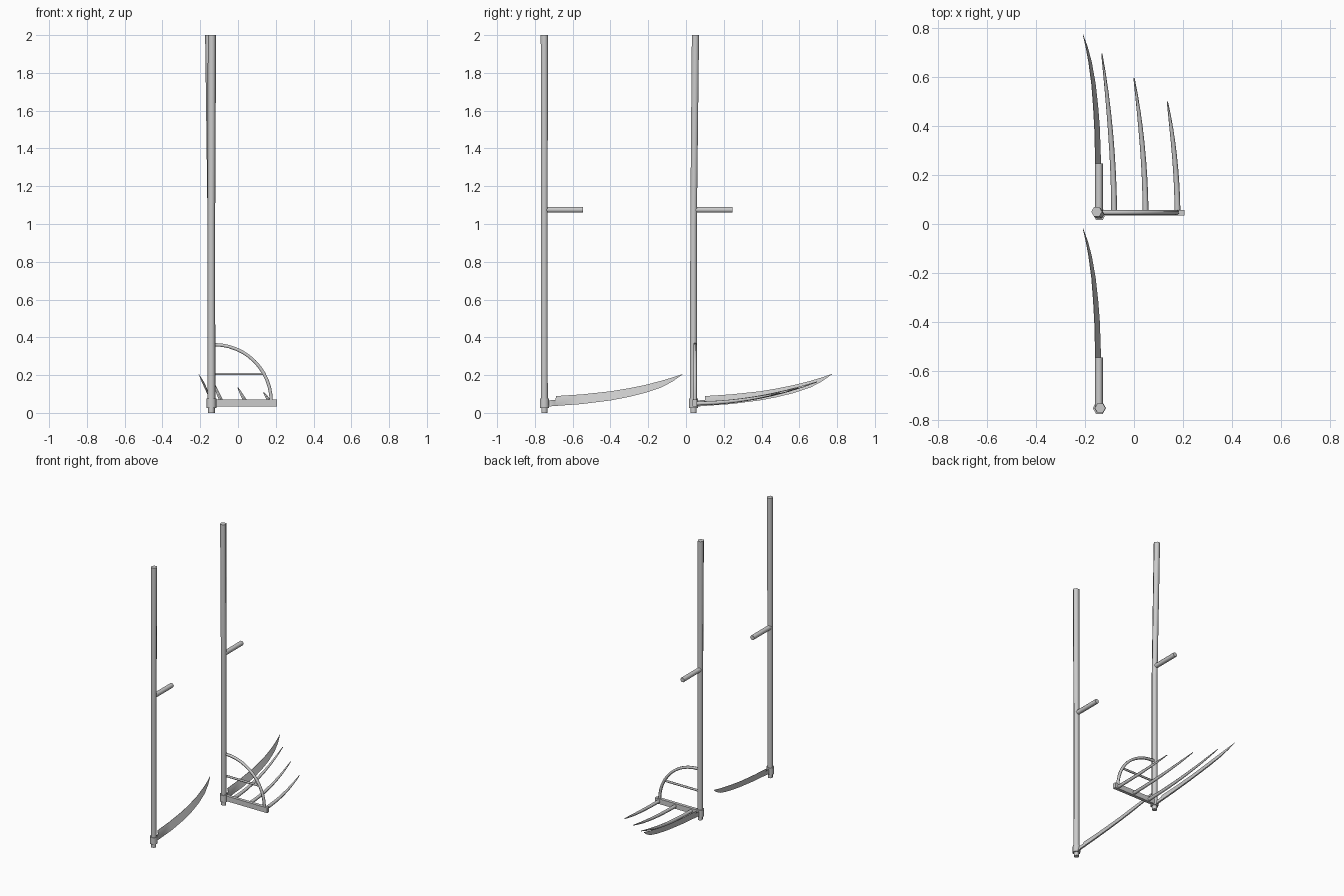
import bpy, bmesh, math
from mathutils import Vector

if "Cube" in bpy.data.objects:
    bpy.data.objects.remove(bpy.data.objects["Cube"])


def loft(name, rings, smooth=False):
    """Skin a list of equal-length point rings and cap both ends."""
    bm = bmesh.new()
    vs = [[bm.verts.new(p) for p in r] for r in rings]
    n = len(rings[0])
    for a, b in zip(vs, vs[1:]):
        for i in range(n):
            j = (i + 1) % n
            bm.faces.new((a[i], a[j], b[j], b[i]))
    bm.faces.new(vs[0][::-1])
    bm.faces.new(vs[-1])
    bmesh.ops.recalc_face_normals(bm, faces=bm.faces)
    me = bpy.data.meshes.new(name)
    bm.to_mesh(me)
    bm.free()
    ob = bpy.data.objects.new(name, me)
    bpy.context.collection.objects.link(ob)
    if smooth:
        bpy.ops.object.select_all(action='DESELECT')
        ob.select_set(True)
        bpy.context.view_layer.objects.active = ob
        bpy.ops.object.shade_smooth_by_angle(angle=math.radians(62))
    return ob


def rod(name, path, radii, sides=6, ref=(1, 0, 0), smooth=True):
    """Sweep a regular polygon along a path."""
    pts = [Vector(p) for p in path]
    rings = []
    for i, p in enumerate(pts):
        d = (pts[min(i + 1, len(pts) - 1)] - pts[max(i - 1, 0)]).normalized()
        u = Vector(ref)
        u = (u - d * u.dot(d)).normalized()
        v = d.cross(u)
        angs = [math.tau * k / sides for k in range(sides)]
        rings.append([p + (u * math.cos(a) + v * math.sin(a)) * radii[i] for a in angs])
    return loft(name, rings, smooth)


X = -0.141


def scythe(prefix, y, top):
    # shaft, leaning very slightly
    rod(prefix + "_shaft", [(X, y, 0.05), (X, y, 1.0), (top[0], top[1], 2.0)],
        [0.021, 0.020, 0.022])
    # ferrule at the foot
    rod(prefix + "_foot", [(X, y, 0), (X, y, 0.05)], [0.018, 0.018])
    rod(prefix + "_collar", [(X, y, 0.027), (X, y, 0.075)], [0.027, 0.027])
    # side grip
    rod(prefix + "_grip", [(X - 0.002, y, 1.075), (X - 0.002, y + 0.206, 1.075)],
        [0.0165, 0.0165])
    # curved blade: distance along y, x, bottom z, top z, edge lean, spine width
    stations = [(0.01, -0.135, 0.033, 0.065, 0.012, 0.012),
                (0.060, -0.134, 0.037, 0.069, 0.012, 0.012),
                (0.061, -0.134, 0.037, 0.089, 0.022, 0.012),
                (0.20, -0.134, 0.047, 0.098, 0.024, 0.011),
                (0.35, -0.139, 0.066, 0.114, 0.023, 0.010),
                (0.44, -0.146, 0.083, 0.129, 0.021, 0.009),
                (0.53, -0.156, 0.105, 0.147, 0.018, 0.009),
                (0.62, -0.172, 0.135, 0.170, 0.014, 0.007),
                (0.68, -0.188, 0.167, 0.188, 0.009, 0.005),
                (0.732, -0.207, 0.204, 0.206, 0.002, 0.001)]
    loft(prefix + "_blade", [[(x, y + d, lo), (x - lean + 0.002, y + d, hi),
                              (x - lean, y + d, hi), (x - w, y + d, lo)]
                             for d, x, lo, hi, lean, w in stations], True)


scythe("plain_scythe", -0.75, (-0.138, -0.75))
scythe("cradle_scythe", 0.04, (-0.152, 0.05))

# cradle crossbar
x0, x1, y0, y1, z0, z1 = -0.14, 0.206, 0.035, 0.058, 0.033, 0.07
loft("cradle_bar", [[(x, y0, z0), (x, y1, z0), (x, y1, z1), (x, y0, z1)]
                    for x in (x0, x1)])

# quarter-round bow and its brace
bow = [(-0.135, 0.047, 0.362)]
for k in range(13):
    a = math.pi / 2 * (1 - k / 12)
    bow.append((-0.125 + 0.301 * math.cos(a), 0.047, 0.06 + 0.301 * math.sin(a)))
rod("cradle_bow", bow, [0.010] * len(bow), ref=(0, 1, 0))
rod("cradle_brace", [(-0.135, 0.047, 0.206), (0.138, 0.047, 0.206)],
    [0.0075, 0.0075], ref=(0, 1, 0))

# three tapering tines following the blade's curve
for i, (bx, length, bend) in enumerate([(-0.081, 0.643, 0.05), (0.047, 0.545, 0.047),
                                        (0.177, 0.448, 0.041)]):
    path, radii = [], []
    for k in range(9):
        t = k / 8
        d = length * t
        path.append((bx - bend * t ** 1.8, 0.05 + d, 0.05 + 0.01 * d + 0.26 * d * d))
        radii.append(0.012 - 0.003 * t - 0.0065 * t ** 4)
    rod(f"cradle_tine_{i + 1}", path, radii)
